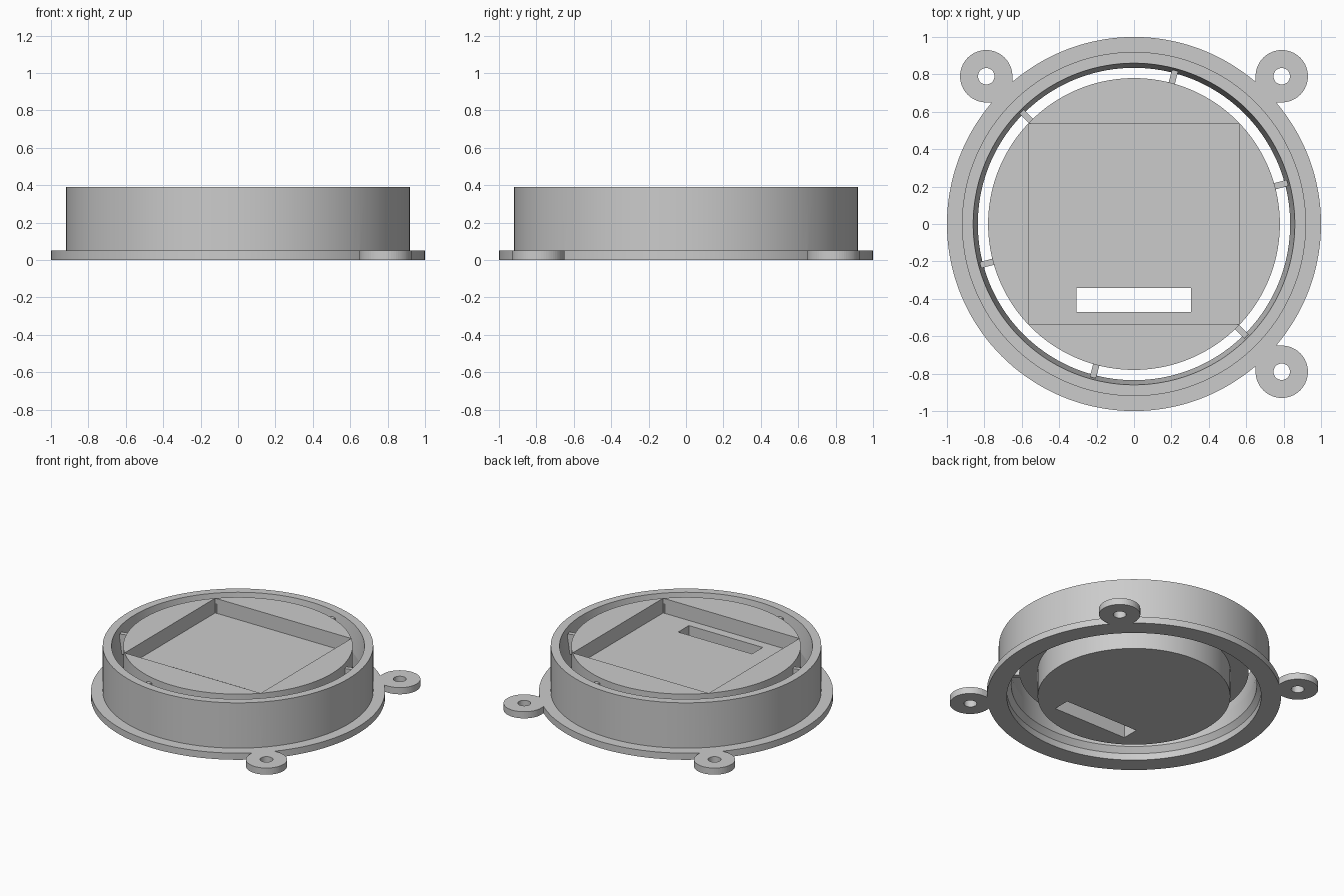
import bpy, bmesh, math
from mathutils import Matrix, Vector

if "Cube" in bpy.data.objects:
    bpy.data.objects.remove(bpy.data.objects["Cube"], do_unlink=True)

grey = bpy.data.materials.new("plain grey")
grey.use_nodes = True
COLOUR = (0.6, 0.6, 0.6, 1)
grey.diffuse_color = COLOUR
grey.node_tree.nodes["Principled BSDF"].inputs["Base Color"].default_value = COLOUR


def finish(name, bm):
    bmesh.ops.recalc_face_normals(bm, faces=bm.faces)
    mesh = bpy.data.meshes.new(name)
    bm.to_mesh(mesh)
    bm.free()
    mesh.materials.append(grey)
    ob = bpy.data.objects.new(name, mesh)
    bpy.context.collection.objects.link(ob)
    return ob


def lathe(name, profile, closed, steps=144):
    """Spin an (r, z) profile round the z axis."""
    bm = bmesh.new()
    verts = [bm.verts.new((r, 0, z)) for r, z in profile]
    pairs = list(zip(verts, verts[1:]))
    if closed:
        pairs.append((verts[-1], verts[0]))
    edges = [bm.edges.new(p) for p in pairs]
    bmesh.ops.spin(bm, geom=verts + edges, axis=(0, 0, 1), cent=(0, 0, 0),
                   angle=math.tau, steps=steps, use_duplicate=False)
    bmesh.ops.remove_doubles(bm, verts=bm.verts, dist=1e-4)
    return finish(name, bm)


def box(name, x0, x1, y0, y1, z0, z1, turn=0):
    bm = bmesh.new()
    m = (Matrix.Rotation(turn, 4, 'Z')
         @ Matrix.Translation(((x0 + x1) / 2, (y0 + y1) / 2, (z0 + z1) / 2))
         @ Matrix.Diagonal((x1 - x0, y1 - y0, z1 - z0, 1)))
    bmesh.ops.create_cube(bm, size=1, matrix=m)
    return finish(name, bm)


def cylinder(name, x, y, r, z0, z1, segments=64):
    bm = bmesh.new()
    bmesh.ops.create_cone(bm, cap_ends=True, segments=segments, radius1=r, radius2=r,
                          depth=z1 - z0, matrix=Matrix.Translation((x, y, (z0 + z1) / 2)))
    return finish(name, bm)


def combine(ob, tool, operation):
    """Apply a boolean and throw the tool away."""
    mod = ob.modifiers.new("cut", 'BOOLEAN')
    mod.operation, mod.object, mod.solver = operation, tool, 'EXACT'
    bpy.context.view_layer.objects.active = ob
    bpy.ops.object.modifier_apply(modifier=mod.name)
    bpy.data.objects.remove(tool, do_unlink=True)


# Outer ring: flange, upright wall and tapered bore
FLANGE = 0.05
ring = lathe("flanged_ring", [(0.865, 0), (1, 0), (1, FLANGE), (0.92, FLANGE), (0.92, 0.39),
                              (0.86, 0.39), (0.835, 0.2), (0.835, 0.09), (0.865, 0.05)], True)

# Three screw lugs, each a round ear with a square root and a hole
EAR, C = 0.14, 0.79
for sx, sy in ((1, 1), (-1, 1), (1, -1)):
    root_x = sorted((sx * C, sx * (C - EAR)))
    root_y = sorted((sy * C, sy * (C - EAR)))
    combine(ring, cylinder("ear", sx * C, sy * C, EAR, 0, FLANGE), 'UNION')
    combine(ring, box("root", *root_x, *root_y, 0, FLANGE), 'UNION')
    combine(ring, cylinder("hole", sx * C, sy * C, 0.044, -0.1, 0.2, 40), 'DIFFERENCE')

# Centre plug: wide cap on a narrower stem, with pocket and through slot
plug = lathe("centre_plug", [(0, 0), (0.655, 0), (0.655, 0.2), (0.78, 0.2),
                             (0.78, 0.39), (0, 0.39)], False)
combine(plug, box("pocket", -0.565, 0.565, -0.537, 0.537, 0.28, 0.5), 'DIFFERENCE')
combine(plug, box("slot", -0.308, 0.305, -0.47, -0.343, -0.1, 0.5), 'DIFFERENCE')

# Six spokes joining plug and ring
spokes = [box(f"spoke_{i + 1}", 0.77, 0.85, -0.017, 0.017, 0.2, 0.35,
              math.radians(15 + 60 * i)) for i in range(6)]

# Smooth round walls, crisp edges
for ob in (ring, plug):
    bpy.ops.object.select_all(action='DESELECT')
    ob.select_set(True)
    bpy.context.view_layer.objects.active = ob
    bpy.ops.object.shade_smooth_by_angle(angle=math.radians(5))
